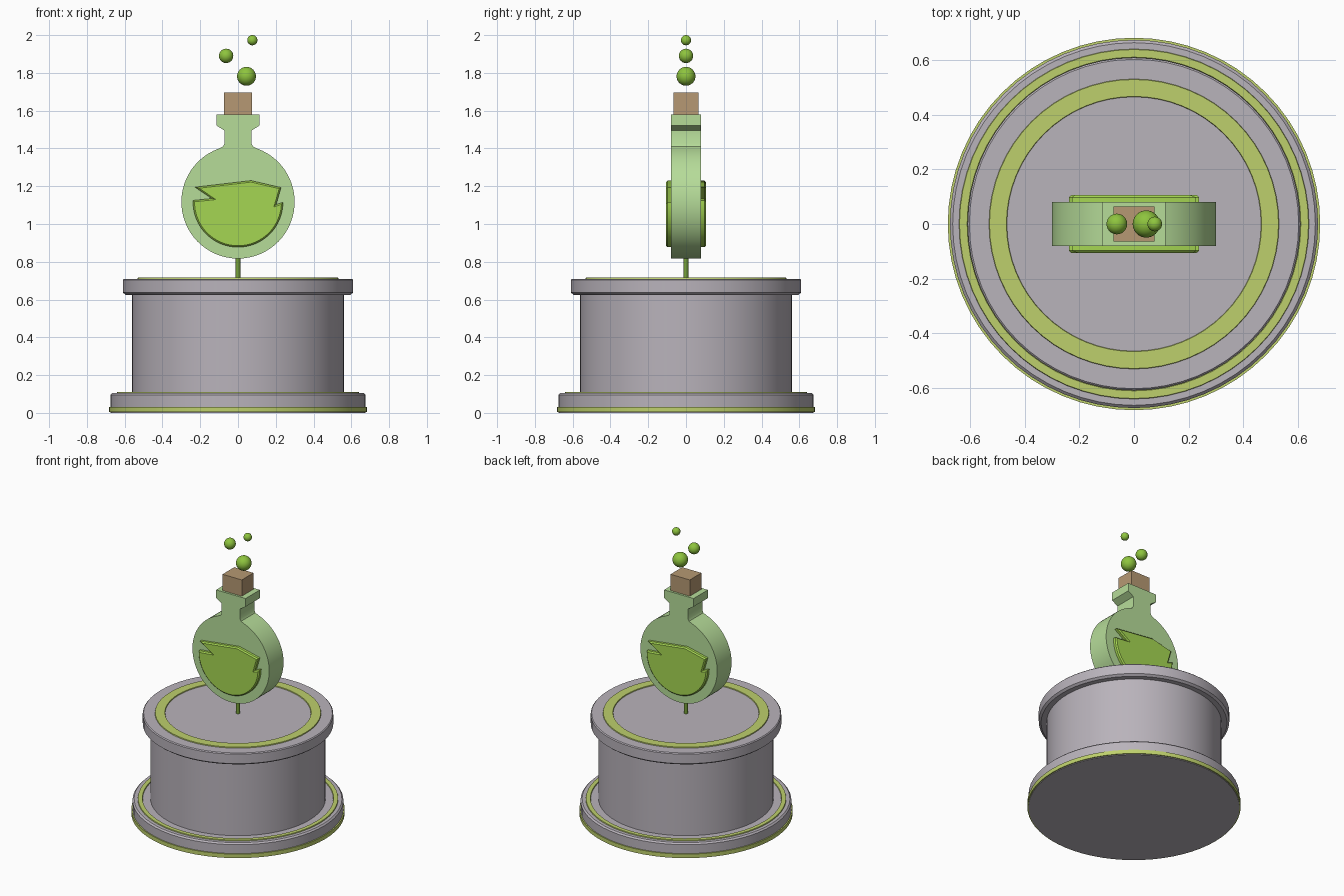
import bpy, bmesh, math
from mathutils import Matrix

if "Cube" in bpy.data.objects:
    bpy.data.objects.remove(bpy.data.objects["Cube"])

def material(name, rgb):
    m = bpy.data.materials.new(name)
    lin = [((c / 255 + 0.055) / 1.055) ** 2.4 for c in rgb]
    m.diffuse_color = (*lin, 1)
    m.use_nodes = True
    m.node_tree.nodes["Principled BSDF"].inputs["Base Color"].default_value = m.diffuse_color
    return m

STONE = material("grey stone", (185, 179, 187))
TRIM = material("yellow green trim", (190, 208, 108))
GLASS = material("pale green glass", (182, 220, 153))
LIQUID = material("bright green liquid", (165, 214, 82))
CORK = material("cork brown", (182, 153, 115))
BUBBLE = material("bubble green", (142, 196, 62))
ROD = material("rod green", (118, 160, 58))

def finish(name, bm, mat, angle=30):
    bmesh.ops.recalc_face_normals(bm, faces=bm.faces[:])
    me = bpy.data.meshes.new(name)
    bm.to_mesh(me)
    bm.free()
    me.materials.append(mat)
    me.shade_smooth()
    me.set_sharp_from_angle(angle=math.radians(angle))
    ob = bpy.data.objects.new(name, me)
    bpy.context.collection.objects.link(ob)
    return ob

def lathe(name, profile, mat, closed=False, n=64):
    """Revolve an (r, z) profile; open profiles get flat end caps."""
    bm = bmesh.new()
    rings = [[bm.verts.new((r * math.cos(2 * math.pi * i / n),
                            r * math.sin(2 * math.pi * i / n), z))
              for i in range(n)] for r, z in profile]
    pairs = list(zip(rings, rings[1:]))
    if closed:
        pairs.append((rings[-1], rings[0]))
    else:
        bm.faces.new(rings[0])
        bm.faces.new(rings[-1])
    for a, b in pairs:
        for i in range(n):
            j = (i + 1) % n
            bm.faces.new((a[i], a[j], b[j], b[i]))
    return finish(name, bm, mat)

def ring(name, r0, r1, z, h):
    s = 0.005
    return lathe(name, [(r0, z - 0.01), (r0 + s, z + h), (r1 - s, z + h), (r1, z - 0.01)],
                 TRIM, closed=True)

def extrude(name, pts, y0, y1, mat, bevel=0.0):
    """Extrude an (x, z) outline from y0 to y1, bevelling the y0 rim."""
    bm = bmesh.new()
    face = bm.faces.new([bm.verts.new((x, y0, z)) for x, z in pts])
    out = bmesh.ops.extrude_face_region(bm, geom=[face])
    for v in (g for g in out["geom"] if isinstance(g, bmesh.types.BMVert)):
        v.co.y = y1
    if bevel:
        rim = [e for e in bm.edges if all(abs(v.co.y - y0) < 1e-6 for v in e.verts)]
        bmesh.ops.bevel(bm, geom=rim, offset=bevel, segments=1, affect='EDGES',
                        clamp_overlap=True)
    return finish(name, bm, mat)

# Pedestal
lathe("pedestal", [(0.675, 0), (0.675, 0.095), (0.665, 0.105), (0.56, 0.105),
                   (0.56, 0.625), (0.595, 0.625), (0.61, 0.637),
                   (0.61, 0.704), (0.604, 0.71)], STONE)
lathe("base_rim_band", [(0.66, 0.004), (0.683, 0.004), (0.683, 0.032), (0.66, 0.032)],
      TRIM, closed=True)
ring("base_ring", 0.607, 0.645, 0.105, 0.006)
ring("top_ring", 0.463, 0.535, 0.71, 0.006)

# Support rod
lathe("support_rod", [(0.0125, 0.70), (0.0125, 0.84)], ROD, n=12)

# Flask body: round outline with neck and lip
R, CZ = 0.30, 1.117
a0 = math.asin(0.1 / R)
flask = [(R * math.sin(a), CZ + R * math.cos(a))
         for a in (a0 + (2 * math.pi - 2 * a0) * i / 56 for i in range(57))]
neck = [(0.08, 1.41), (0.072, 1.425), (0.072, 1.495), (0.115, 1.522), (0.115, 1.58)]
flask += [(-x, z) for x, z in neck] + neck[::-1]
extrude("flask", flask, -0.08, 0.08, GLASS)

# Liquid plates, the back one turned half a revolution
r, cz = 0.238, 1.115
liquid = [(r * math.cos(a), cz + r * math.sin(a))
          for a in (-math.pi * i / 32 for i in range(33))]
liquid += [(-0.238, 1.125), (-0.14, 1.135), (-0.228, 1.195), (0.069, 1.23),
           (0.228, 1.193), (0.202, 1.103)]
for name, turn in (("liquid_front", 0), ("liquid_back", math.pi)):
    ob = extrude(name, liquid, -0.106, -0.07, LIQUID, 0.008)
    ob.data.transform(Matrix.Rotation(turn, 4, 'Z'))

# Cork
extrude("cork", [(-0.075, 1.57), (0.075, 1.57), (0.075, 1.695), (-0.075, 1.695)],
        -0.065, 0.065, CORK)

# Bubbles
for i, (x, z, rad) in enumerate([(0.045, 1.782, 0.05), (-0.063, 1.89, 0.038),
                                 (0.076, 1.973, 0.027)]):
    bm = bmesh.new()
    bmesh.ops.create_uvsphere(bm, u_segments=24, v_segments=16, radius=rad,
                              matrix=Matrix.Translation((x, 0, z)))
    finish(f"bubble_{i + 1}", bm, BUBBLE, 60)
